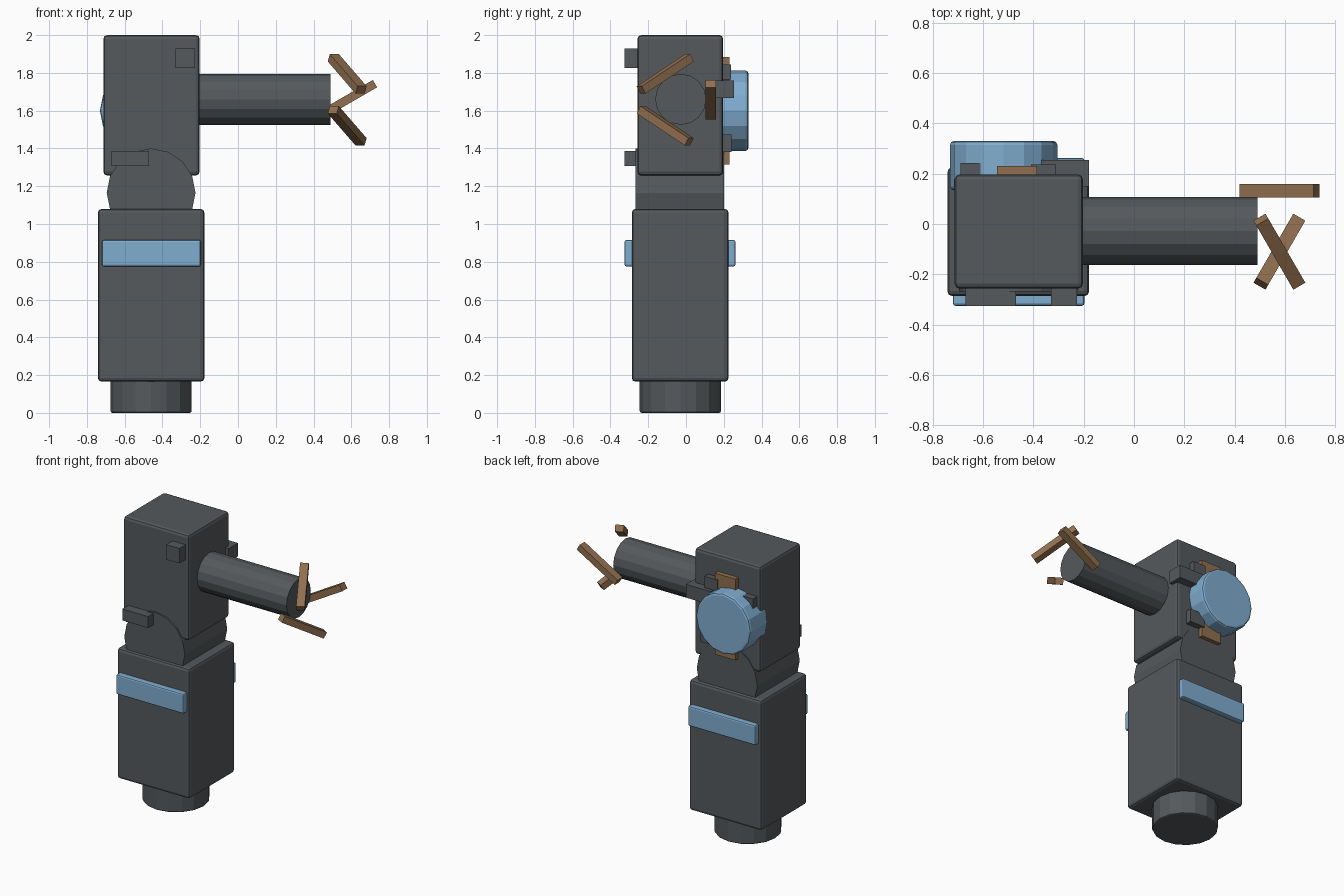
import bpy
import bmesh
from math import radians
from mathutils import Matrix, Vector

old = bpy.data.objects.get("Cube")
if old:
    bpy.data.objects.remove(old, do_unlink=True)


def material(name, rgb):
    mat = bpy.data.materials.new(name)
    mat.use_nodes = True
    colour = (*rgb, 1)
    mat.diffuse_color = colour
    mat.node_tree.nodes["Principled BSDF"].inputs["Base Color"].default_value = colour
    return mat


GREY = material("dark grey", (0.089, 0.100, 0.107))
BLUE = material("light blue", (0.216, 0.418, 0.631))
BROWN = material("brown", (0.283, 0.159, 0.080))


def finish(name, bm, mat, bevel):
    mesh = bpy.data.meshes.new(name)
    bm.to_mesh(mesh)
    bm.free()
    mesh.materials.append(mat)
    obj = bpy.data.objects.new(name, mesh)
    bpy.context.collection.objects.link(obj)
    if bevel:
        mod = obj.modifiers.new("Bevel", "BEVEL")
        mod.width = bevel
        mod.segments = 2
        mod.limit_method = "ANGLE"
        mod.angle_limit = radians(40)
    return obj


def box(name, x, y, z, mat=GREY, bevel=0):
    """Box spanning the given ranges on each axis."""
    lo, hi = Vector((x[0], y[0], z[0])), Vector((x[1], y[1], z[1]))
    bm = bmesh.new()
    bmesh.ops.create_cube(bm, size=1)
    bmesh.ops.scale(bm, vec=hi - lo, verts=bm.verts)
    bmesh.ops.translate(bm, vec=(lo + hi) / 2, verts=bm.verts)
    return finish(name, bm, mat, bevel)


def cylinder(name, centre, radius, depth, axis="Z", mat=GREY, bevel=0):
    """Sixteen-sided cylinder along one axis."""
    turn = {"X": Matrix.Rotation(radians(90), 4, "Y"),
            "Y": Matrix.Rotation(radians(90), 4, "X"),
            "Z": Matrix.Identity(4)}[axis]
    bm = bmesh.new()
    bmesh.ops.create_cone(bm, cap_ends=True, segments=16, radius1=radius,
                          radius2=radius, depth=depth,
                          matrix=Matrix.Translation(centre) @ turn)
    return finish(name, bm, mat, bevel)


# Lower arm: shoulder stub, block and the two bands
cylinder("shoulder_stub", (-0.46, -0.03, 0.09), 0.215, 0.18, bevel=0.01)
box("lower_block", (-0.742, -0.178), (-0.287, 0.225), (0.165, 1.08), bevel=0.02)
for name, y in (("front_band", (-0.325, -0.25)), ("back_band", (0.19, 0.262))):
    box(name, (-0.72, -0.197), y, (0.775, 0.915), BLUE, 0.01)

# Elbow joint and upper block
cylinder("elbow_joint", (-0.46, -0.033, 1.165), 0.235, 0.47, "Y")
box("upper_block", (-0.713, -0.203), (-0.257, 0.197), (1.257, 2), bevel=0.02)

# Round barrel reaching sideways
cylinder("barrel", (0.13, -0.028, 1.66), 0.135, 0.72, "X")

# Small blocks on the front
box("front_upper_block", (-0.33, -0.227), (-0.325, -0.22), (1.825, 1.93))
box("front_lower_block", (-0.67, -0.47), (-0.325, -0.22), (1.307, 1.387))

# Back disc, plate and small blocks around it
cylinder("back_disc", (-0.518, 0.232, 1.60), 0.213, 0.196, "Y", BLUE, 0.015)
box("back_plate", (-0.545, -0.385), (0.15, 0.23), (1.315, 1.885), BROWN)
box("back_side_block", (-0.37, -0.178), (0.15, 0.255), (1.667, 1.76))
box("back_upper_block", (-0.41, -0.31), (0.15, 0.237), (1.765, 1.845))
box("back_lower_block", (-0.40, -0.28), (0.15, 0.24), (1.38, 1.475))
box("back_outer_block", (-0.69, -0.605), (0.15, 0.243), (1.715, 1.79))

# Three claws spaced around the barrel tip
claws = (("rear_claw", 0.132, 1.658, -30, 0),
         ("upper_claw", -0.11, 1.795, 30, -60),
         ("lower_claw", -0.11, 1.52, 30, 60))
for name, y, z, pitch, yaw in claws:
    claw = box(name, (-0.17, 0.17), (-0.0275, 0.0275), (-0.0225, 0.0225), BROWN)
    claw.location = (0.578, y, z)
    claw.rotation_euler = (0, radians(pitch), radians(yaw))
